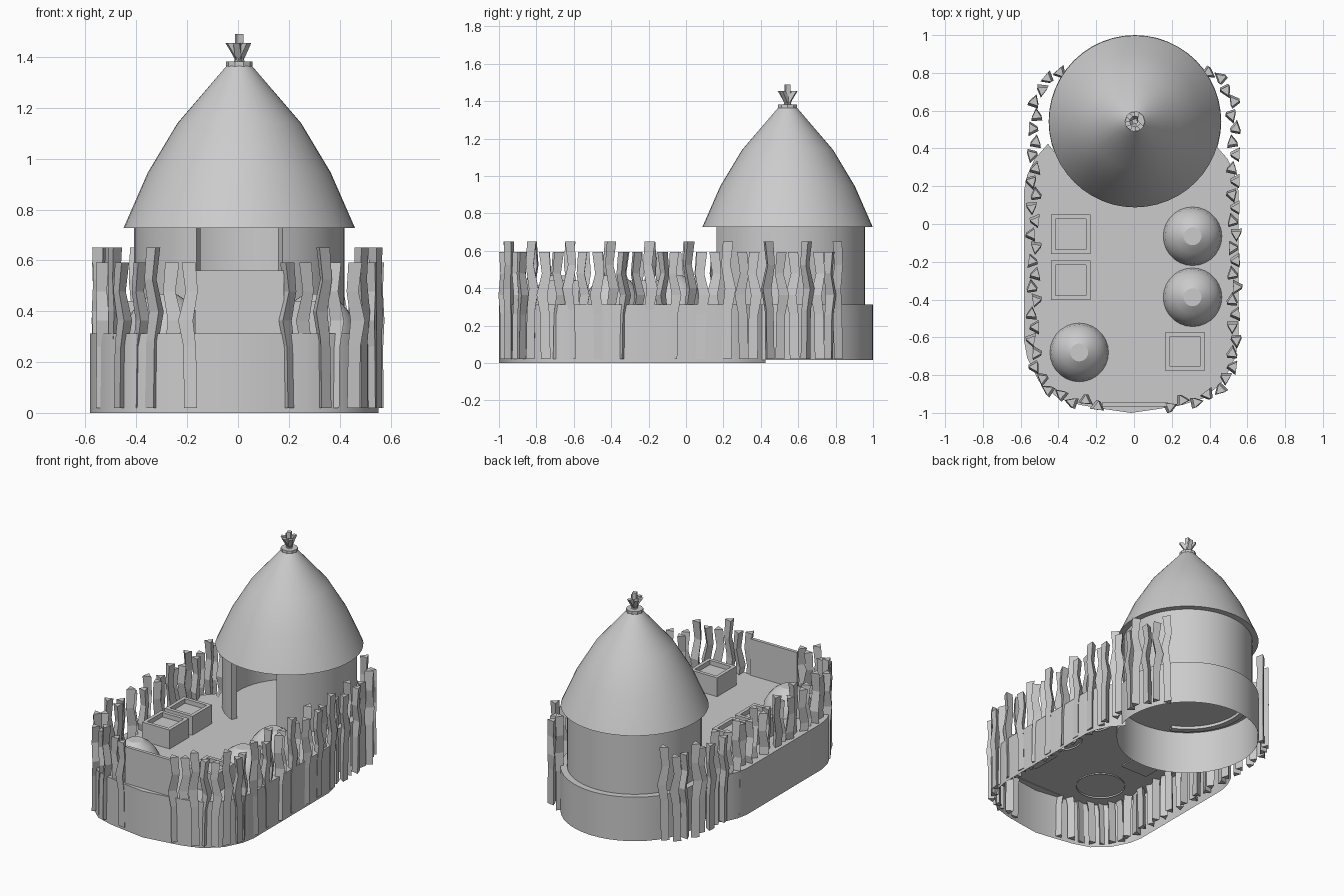
import bpy, bmesh, math, random
from mathutils import Vector, Matrix

if "Cube" in bpy.data.objects:
    bpy.data.objects.remove(bpy.data.objects["Cube"])

random.seed(4)
HUT = Vector((0.005, 0.543, 0))
DECK = 0.313


def finish(name, bm, smooth=None):
    me = bpy.data.meshes.new(name)
    bmesh.ops.recalc_face_normals(bm, faces=bm.faces)
    bm.to_mesh(me)
    bm.free()
    ob = bpy.data.objects.new(name, me)
    bpy.context.collection.objects.link(ob)
    if smooth:
        bpy.ops.object.select_all(action='DESELECT')
        ob.select_set(True)
        bpy.context.view_layer.objects.active = ob
        bpy.ops.object.shade_smooth_by_angle(angle=math.radians(smooth))
    return ob


def lathe(name, profile, centre, sides=48, smooth=35):
    bm = bmesh.new()
    vs = [bm.verts.new((r, 0, z)) for r, z in profile]
    es = [bm.edges.new(p) for p in zip(vs, vs[1:])]
    bmesh.ops.spin(bm, geom=vs + es, cent=(0, 0, 0), axis=(0, 0, 1),
                   angle=math.tau, steps=sides, use_duplicate=False)
    bmesh.ops.remove_doubles(bm, verts=bm.verts, dist=1e-4)
    bmesh.ops.translate(bm, verts=bm.verts, vec=centre)
    return finish(name, bm, smooth)


def loft(bm, rings):
    loops = [[bm.verts.new(p) for p in ring] for ring in rings]
    n = len(loops[0])
    for a, b in zip(loops, loops[1:]):
        for i in range(n):
            bm.faces.new((a[i], a[(i + 1) % n], b[(i + 1) % n], b[i]))
    bm.faces.new(loops[0])
    bm.faces.new(loops[-1])


def box(name, centre, size):
    bm = bmesh.new()
    bmesh.ops.create_cube(bm, size=1, matrix=Matrix.Translation(centre) @ Matrix.Diagonal((*size, 1)))
    return finish(name, bm)


# Yard: rounded deck, open underneath, meeting the round hut base
half = [(0.44, 0.425), (0.51, 0.345), (0.55, 0.26), (0.567, 0.18), (0.567, -0.62), (0.55, -0.71),
        (0.49, -0.83), (0.39, -0.92), (0.27, -0.958), (0.14, -0.98)]
outline = half + [(0, -1.0)] + [(-x, y) for x, y in reversed(half)]
outline = [(x - 0.015, y) for x, y in outline]
bm = bmesh.new()
top = [bm.verts.new((x, y, DECK)) for x, y in outline]
low = [bm.verts.new((x, y, 0)) for x, y in outline]
for i in range(len(top) - 1):
    bm.faces.new((top[i], top[i + 1], low[i + 1], low[i]))
arc = []
for i in range(1, 24):
    a = math.radians(195 + 150 * i / 24)
    arc.append(bm.verts.new((HUT.x + 0.455 * math.cos(a), HUT.y + 0.455 * math.sin(a), DECK)))
bm.faces.new(top + arc)
finish("yard_deck", bm, 30)

# Hut base with floor, open at the bottom
lathe("hut_base", [(0.457, 0.015), (0.457, DECK), (0, DECK)], HUT)

# Hut wall with a full-height doorway towards the yard
bm = bmesh.new()
cols = []
N = 44
gap = 0.42
for i in range(N + 1):
    a = -math.pi / 2 + gap + (math.tau - 2 * gap) * i / N
    d = Vector((math.cos(a), math.sin(a), 0))
    cols.append([bm.verts.new(HUT + d * r + Vector((0, 0, z)))
                 for r, z in ((0.415, DECK - 0.02), (0.415, 0.735), (0.375, 0.735), (0.375, DECK - 0.02))])
for a, b in zip(cols, cols[1:]):
    for j in range(4):
        bm.faces.new((a[j], b[j], b[(j + 1) % 4], a[(j + 1) % 4]))
bm.faces.new(cols[0])
bm.faces.new(cols[-1])
finish("hut_wall", bm, 35)

# Thatched roof and its tied crown
lathe("roof", [(0.41, 0.728), (0.455, 0.728), (0.36, 0.945), (0.243, 1.14), (0.05, 1.365), (0, 1.365)], HUT)
lathe("roof_cap_ring", [(0, 1.362), (0.053, 1.362), (0.053, 1.382), (0, 1.382)], HUT, 10, None)
bm = bmesh.new()
for i in range(6):
    a = math.tau * i / 6 + 0.3
    d = Vector((math.cos(a), math.sin(a), 0))
    lean, z1 = (0.04, 1.455) if i else (0, 1.49)
    foot = HUT + (d * -0.012 if i else Vector()) + Vector((0, 0, 1.37))
    tip = HUT + d * lean + Vector((0, 0, z1))
    rings = []
    for p in (foot, tip):
        rings.append([p + Vector((math.cos(t), math.sin(t), 0)) * 0.018
                      for t in (a + math.pi / 4 + k * math.pi / 2 for k in range(4))])
    loft(bm, rings)
finish("roof_crown_sticks", bm)

# Domed clay heaps in the yard
for k, (x, y) in enumerate([(0.31, -0.065), (0.31, -0.388), (-0.29, -0.68)]):
    lathe(f"dome_{k}", [(0.157, DECK - 0.01), (0.147, 0.36), (0.125, 0.40), (0.09, 0.44), (0.047, 0.468), (0, 0.468)],
          Vector((x, y, 0)), 28, 30)

# Crates with a recessed top
for k, (x, y) in enumerate([(-0.335, -0.055), (-0.335, -0.298), (0.27, -0.675)]):
    ob = box(f"crate_{k}", (x, y, 0.373), (0.208, 0.208, 0.135))
    bm = bmesh.new()
    bm.from_mesh(ob.data)
    face = max(bm.faces, key=lambda f: f.calc_center_median().z)
    bmesh.ops.inset_region(bm, faces=[face], thickness=0.033)
    ext = bmesh.ops.extrude_face_region(bm, geom=[face])
    bmesh.ops.translate(bm, verts=[v for v in ext["geom"] if isinstance(v, bmesh.types.BMVert)],
                        vec=(0, 0, -0.03))
    bmesh.ops.delete(bm, geom=[face] if face.is_valid else [], context='FACES_ONLY')
    bm.to_mesh(ob.data)
    bm.free()

# Gate board at the front
box("gate_board", (0.005, -0.955, 0.435), (0.35, 0.022, 0.25))

# Palisade: crooked three-sided stakes along each side
path = [Vector(p) for p in [(0.40, 0.81), (0.49, 0.73), (0.525, 0.62), (0.53, 0.4), (0.53, -0.7),
                            (0.49, -0.84), (0.37, -0.925), (0.19, -0.955)]]


def along(t):
    d = t * sum((b - a).length for a, b in zip(path, path[1:]))
    for a, b in zip(path, path[1:]):
        seg = (b - a).length
        if d <= seg + 1e-6:
            return a.lerp(b, d / seg), (b - a).normalized()
        d -= seg


COUNT = 30
for side, label in ((1, "right"), (-1, "left")):
    bm = bmesh.new()
    for i in range(COUNT):
        p, tan = along(i / (COUNT - 1))
        out = Vector((-tan.y, tan.x))
        p = p + out * (0.012 if i % 2 else -0.01)
        height = 0.65 if i % 3 == 0 else 0.592
        turn = random.uniform(0, math.tau)
        bend = random.choice((-1, 1))
        rings = []
        for f, shift, r in ((0, 0.008, 0.030), (0.42, 0.004, 0.029), (0.6, -0.012, 0.034),
                            (0.8, 0.012, 0.028), (1, 0, 0.032)):
            c = p + tan * (shift * bend)
            z = 0.02 + f * (height - 0.02)
            rings.append([Vector((side * (c.x + r * math.cos(turn + k * math.tau / 3)),
                                  c.y + r * math.sin(turn + k * math.tau / 3), z)) for k in range(3)])
        loft(bm, rings)
    finish(f"palisade_{label}", bm)
